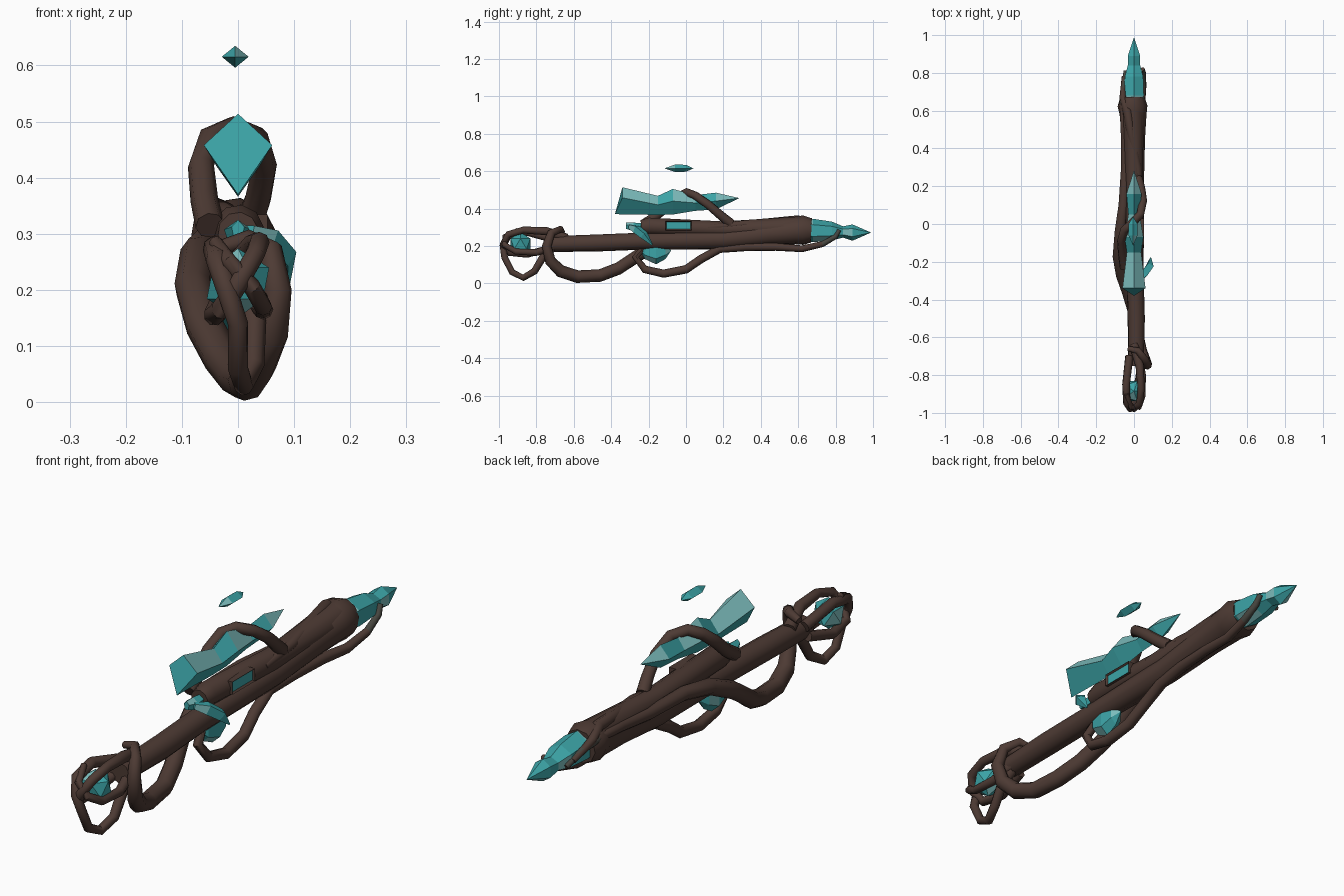
import bpy
import bmesh
import math
from mathutils import Vector, Matrix

if "Cube" in bpy.data.objects:
    bpy.data.objects.remove(bpy.data.objects["Cube"], do_unlink=True)


def make_material(name, color):
    mat = bpy.data.materials.new(name)
    mat.use_nodes = True
    mat.diffuse_color = (*color, 1)
    shader = next(n for n in mat.node_tree.nodes if n.type == 'BSDF_PRINCIPLED')
    shader.inputs["Base Color"].default_value = (*color, 1)
    return mat


bark = make_material("dark bark", (0.075, 0.043, 0.034))
moss = make_material("grey moss", (0.062, 0.06, 0.05))
teal = make_material("teal crystal", (0.045, 0.37, 0.385))
pale = make_material("pale crystal", (0.2, 0.5, 0.5))


def finish(name, bm, materials, smooth=False):
    bmesh.ops.recalc_face_normals(bm, faces=bm.faces)
    mesh = bpy.data.meshes.new(name)
    bm.to_mesh(mesh)
    bm.free()
    for mat in materials:
        mesh.materials.append(mat)
    obj = bpy.data.objects.new(name, mesh)
    bpy.context.collection.objects.link(obj)
    if smooth:
        bpy.ops.object.select_all(action='DESELECT')
        obj.select_set(True)
        bpy.context.view_layer.objects.active = obj
        bpy.ops.object.shade_smooth_by_angle(angle=math.radians(50))
    return obj


def loft(rings, rule):
    """Skin a list of equal rings; a ring of one point is a tip."""
    bm = bmesh.new()
    loops = [[bm.verts.new(p) for p in ring] for ring in rings]
    for i, (a, b) in enumerate(zip(loops, loops[1:])):
        n = max(len(a), len(b))
        for j in range(n):
            k = (j + 1) % n
            corners = [a[j % len(a)], a[k % len(a)], b[k % len(b)], b[j % len(b)]]
            face = bm.faces.new(list(dict.fromkeys(corners)))
            face.material_index = rule(i, j)
    for end in (loops[0], loops[-1]):
        if len(end) > 2:
            bm.faces.new(end)
    return bm


def tube(points, radii, sides):
    """Rings that follow a path without twisting."""
    path = [Vector(p) for p in points]
    last = len(path) - 1
    side, rings = None, []
    for i, p in enumerate(path):
        tangent = (path[min(i + 1, last)] - path[max(i - 1, 0)]).normalized()
        side = tangent.orthogonal() if side is None else side
        side = (side - tangent * side.dot(tangent)).normalized()
        other = tangent.cross(side)
        turn = [math.tau * j / sides for j in range(sides)]
        rings.append([p + (side * math.cos(a) + other * math.sin(a)) * radii[i]
                      for a in turn])
    return rings


def vine(name, points, start, middle, end, sides=8, mossy_tip=0):
    """A root that swells in the middle and thins at its ends."""
    last = len(points) - 1
    radii = []
    for i in range(last + 1):
        t = i / last
        grow = min(t / 0.3, 1)
        fade = max((t - 0.6) / 0.4, 0)
        radii.append(start + (middle - start) * grow + (end - middle) * fade)
    rule = lambda i, j: int(i >= last - mossy_tip)
    bm = loft(tube(points, radii, sides), rule)
    return finish(name, bm, [bark, moss], True)


def facet_rule(i, j):
    return int((i + 2 * j) % 5 == 0)


def crystal(name, sections, sides):
    """Faceted shard along y; each section is y, half width, low z, high z."""
    rings = []
    for y, w, low, high in sections:
        mid, half = (low + high) / 2, (high - low) / 2
        turn = [math.tau * j / sides for j in range(sides)]
        rings.append([(0, y, mid)] if w == 0 else
                     [(w * math.sin(a), y, mid + half * math.cos(a)) for a in turn])
    return finish(name, loft(rings, facet_rule), [teal, pale])


# Main shaft with a flared socket
shaft = [(0.01, -0.75, 0.21), (0.012, -0.5, 0.215), (0.005, -0.25, 0.225),
         (0, 0.2, 0.235), (-0.003, 0.45, 0.265), (-0.005, 0.58, 0.28),
         (-0.008, 0.625, 0.285), (-0.008, 0.67, 0.283)]
finish("shaft", loft(tube(shaft, [0.042, 0.046, 0.046, 0.053, 0.062, 0.072, 0.08, 0.066], 10),
                     lambda i, j: 0), [bark], True)

# Upper receiver tube
receiver = [(0, -0.24, 0.303), (0, -0.2, 0.306), (0, 0.2, 0.288), (-0.005, 0.6, 0.298)]
finish("receiver", loft(tube(receiver, [0.036, 0.046, 0.044, 0.06], 10),
                        lambda i, j: 0), [bark], True)

# Window pocket on the left side
bm = bmesh.new()
bmesh.ops.create_cube(bm, size=1, matrix=Matrix.Translation((0.035, -0.04, 0.309))
                      @ Matrix.Diagonal((0.036, 0.14, 0.05, 1)))
bm.normal_update()
front = max(bm.faces, key=lambda f: f.calc_center_median().x)
bmesh.ops.inset_region(bm, faces=[front], thickness=0.008)
bmesh.ops.translate(bm, verts=front.verts, vec=(-0.007, 0, 0))
front.material_index = 1
finish("window", bm, [bark, teal])

# Long root: collar, hanging grip loop, then along the right side to the tip
vine("grip_root", [
    (-0.03, -0.66, 0.275), (0.02, -0.67, 0.29), (0.058, -0.72, 0.27), (0.07, -0.745, 0.2),
    (0.06, -0.725, 0.12), (0.035, -0.67, 0.065), (0.015, -0.58, 0.036), (0, -0.46, 0.042),
    (-0.03, -0.36, 0.08), (-0.062, -0.27, 0.14), (-0.08, -0.17, 0.205), (-0.072, -0.04, 0.265),
    (-0.055, 0.1, 0.285), (-0.045, 0.3, 0.28), (-0.05, 0.48, 0.3), (-0.06, 0.64, 0.315),
    (-0.055, 0.73, 0.3), (-0.045, 0.81, 0.265)], 0.014, 0.034, 0.01, mossy_tip=2)

# Guard root: loop under the shaft, then forward along the underside
vine("guard_root", [
    (0, -0.22, 0.2), (0.015, -0.27, 0.14), (0.025, -0.22, 0.075), (0.03, -0.12, 0.052),
    (0.025, 0, 0.075), (0.015, 0.08, 0.13), (0.01, 0.18, 0.185), (0.02, 0.32, 0.195),
    (0.03, 0.48, 0.195), (0.04, 0.62, 0.185), (0.05, 0.73, 0.21), (0.05, 0.8, 0.25),
    (0.045, 0.82, 0.285)], 0.018, 0.023, 0.011, mossy_tip=2)

# Top root winding to the socket
vine("top_root", [(0.03, 0.12, 0.3), (0.02, 0.3, 0.315), (-0.01, 0.45, 0.325),
                  (-0.035, 0.6, 0.34), (-0.06, 0.67, 0.32), (-0.055, 0.78, 0.28)],
     0.015, 0.024, 0.01)

# Arched branch holding the sight crystal
vine("sight_branch", [
    (0.02, 0.24, 0.32), (0.035, 0.19, 0.36), (0.047, 0.12, 0.42), (0.033, 0.05, 0.47),
    (-0.01, 0.005, 0.488), (-0.05, -0.03, 0.47), (-0.066, -0.09, 0.42),
    (-0.06, -0.16, 0.36), (-0.05, -0.23, 0.315)], 0.026, 0.022, 0.026)

# Cage of roots around the rear crystal
vine("cage_upper", [
    (0, -0.64, 0.24), (0.03, -0.75, 0.28), (0.038, -0.87, 0.285), (0.03, -0.95, 0.262),
    (0, -0.978, 0.21), (-0.03, -0.95, 0.165), (-0.042, -0.85, 0.155), (-0.025, -0.72, 0.19)],
     0.026, 0.018, 0.02)
vine("cage_lower", [
    (0.015, -0.7, 0.2), (0.03, -0.765, 0.14), (0.028, -0.81, 0.065), (0.01, -0.87, 0.03),
    (0, -0.93, 0.06), (0, -0.97, 0.14), (-0.02, -0.978, 0.2), (-0.038, -0.95, 0.255),
    (-0.042, -0.85, 0.275), (-0.025, -0.7, 0.235)], 0.022, 0.018, 0.022)
vine("cage_side", [
    (0.025, -0.7, 0.2), (0.045, -0.8, 0.165), (0.045, -0.91, 0.17), (0.025, -0.97, 0.205),
    (-0.015, -0.97, 0.25), (-0.04, -0.9, 0.285)], 0.022, 0.016, 0.012)

# Muzzle crystal
crystal("muzzle_crystal", [
    (0.6, 0.05, 0.235, 0.33), (0.68, 0.06, 0.22, 0.345), (0.78, 0.056, 0.23, 0.33),
    (0.84, 0.038, 0.245, 0.305), (0.89, 0.038, 0.228, 0.315), (0.99, 0, 0.272, 0.272)], 6)

# Sight crystal: a diamond section with a slanted rear face
sight = []
for y, w, low, mid, high, slant in [
        (-0.34, 0.061, 0.37, 0.458, 0.514, 0.04), (-0.15, 0.038, 0.366, 0.42, 0.468, 0),
        (-0.07, 0.05, 0.368, 0.44, 0.505, 0), (0.05, 0.03, 0.388, 0.43, 0.472, 0),
        (0.16, 0.04, 0.395, 0.44, 0.485, 0)]:
    sight.append([(0, y, high), (w, y, mid), (0, y - slant, low), (-w, y, mid)])
sight.append([(0, 0.285, 0.456)])
finish("sight_crystal", loft(sight, lambda i, j: int(i % 2 == 0 and j in (0, 3))), [teal, pale])

# Floating shard
crystal("floating_shard", [(-0.115, 0, 0.615, 0.615), (-0.06, 0.024, 0.596, 0.635),
                           (0.0, 0.024, 0.597, 0.634), (0.04, 0, 0.615, 0.615)], 4)
bpy.data.objects["floating_shard"].location.x = -0.005

# Trigger crystal and shard at the receiver mouth
crystal("trigger_crystal", [
    (-0.255, 0, 0.19, 0.19), (-0.22, 0.03, 0.13, 0.215), (-0.16, 0.038, 0.102, 0.22),
    (-0.11, 0.028, 0.13, 0.22), (-0.08, 0, 0.175, 0.175)], 6)
crystal("mouth_shard", [(-0.32, 0.012, 0.288, 0.325), (-0.28, 0.026, 0.275, 0.325),
                        (-0.22, 0.018, 0.285, 0.32)], 5)

# Curved horn shard on the left side
horn = tube([(0.02, -0.3, 0.305), (0.052, -0.265, 0.29), (0.082, -0.225, 0.258),
             (0.088, -0.18, 0.205)], [0.014, 0.026, 0.024, 0.004], 4)
finish("horn_shard", loft(horn, facet_rule), [teal, pale])

# Rear crystal inside the cage
bm = bmesh.new()
bmesh.ops.create_icosphere(bm, subdivisions=1, radius=0.062,
                           matrix=Matrix.Translation((0, -0.885, 0.212)))
for face in bm.faces:
    face.material_index = int(face.index % 4 == 0)
finish("rear_crystal", bm, [teal, pale])
